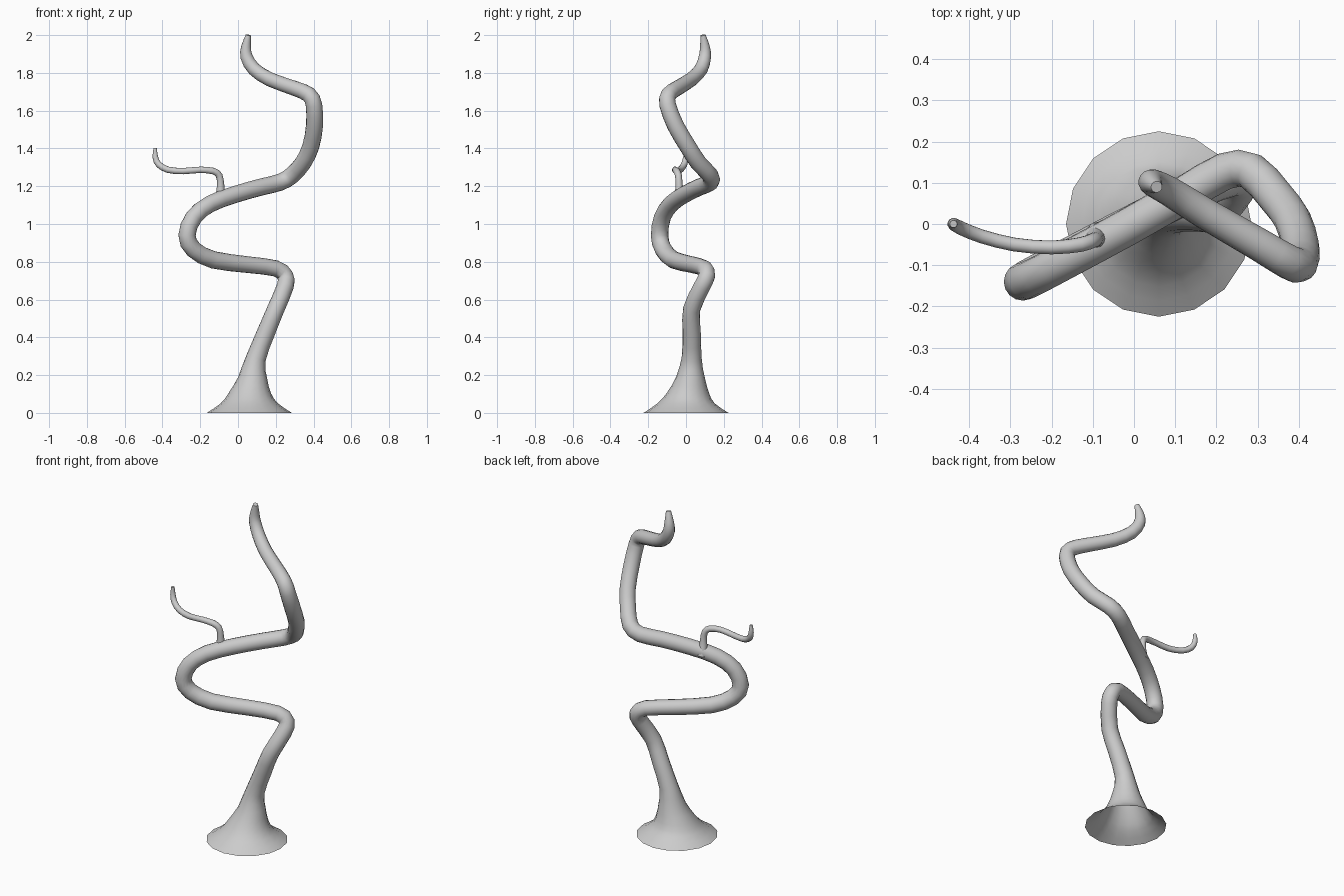
import bpy, bmesh, math
from mathutils import Vector

if "Cube" in bpy.data.objects:
    bpy.data.objects.remove(bpy.data.objects["Cube"])


def catmull(points, steps):
    """Smooth (x, y, z, radius) points into a denser list."""
    pts = [Vector(p) for p in points]
    pts = [2 * pts[0] - pts[1]] + pts + [2 * pts[-1] - pts[-2]]
    out = []
    for a, b, c, d in zip(pts, pts[1:], pts[2:], pts[3:]):
        for k in range(steps):
            t = k / steps
            out.append(0.5 * (2 * b + (c - a) * t + (2 * a - 5 * b + 4 * c - d) * t * t
                              + (3 * b - a - 3 * c + d) * t ** 3))
    out.append(pts[-2])
    return out


def tube(name, points, sides, steps=2, flat_below=0.0):
    """Sweep a tapering ring along a path; open at the start, capped at the tip."""
    path = catmull(points, steps)
    pos = [p.to_3d() for p in path]
    bm = bmesh.new()
    side = Vector((1, 0, 0))
    prev = None
    for i, p in enumerate(pos):
        tangent = (pos[min(i + 1, len(pos) - 1)] - pos[max(i - 1, 0)]).normalized()
        if p.z < flat_below:
            tangent = Vector((0, 0, 1))
        side = (side - tangent * side.dot(tangent)).normalized()
        other = tangent.cross(side)
        ring = []
        for k in range(sides):
            a = 2 * math.pi * k / sides
            ring.append(bm.verts.new(p + path[i].w * (math.cos(a) * side + math.sin(a) * other)))
        if prev:
            for k in range(sides):
                n = (k + 1) % sides
                bm.faces.new((prev[k], prev[n], ring[n], ring[k]))
        prev = ring
    bm.faces.new(prev)
    mesh = bpy.data.meshes.new(name)
    bm.to_mesh(mesh)
    bm.free()
    obj = bpy.data.objects.new(name, mesh)
    bpy.context.collection.objects.link(obj)
    bpy.ops.object.select_all(action='DESELECT')
    obj.select_set(True)
    bpy.context.view_layer.objects.active = obj
    bpy.ops.object.shade_smooth_by_angle(angle=math.radians(50))
    return obj


# Winding trunk with a flared root
trunk = [
    (.06, 0, 0, .225), (.06, 0, .05, .152), (.062, .01, .105, .112), (.077, .023, .19, .076),
    (.095, .03, .29, .053), (.15, .03, .43, .048), (.2, .03, .55, .046), (.25, .085, .67, .045),
    (.25, .11, .725, .044), (.2, .098, .765, .043), (.05, .03, .785, .044),
    (-.13, -.065, .81, .046), (-.235, -.12, .865, .046), (-.27, -.14, .94, .046),
    (-.235, -.125, 1.035, .045), (-.15, -.08, 1.105, .045), (-.02, -.01, 1.155, .045),
    (.12, .07, 1.195, .045), (.22, .128, 1.22, .045), (.285, .128, 1.257, .045),
    (.345, .065, 1.325, .045), (.385, .01, 1.41, .045), (.405, -.055, 1.52, .045),
    (.402, -.097, 1.63, .044), (.375, -.092, 1.685, .042), (.3, -.048, 1.718, .04),
    (.17, .027, 1.765, .038), (.085, .08, 1.82, .036), (.045, .1, 1.885, .033),
    (.043, .1, 1.94, .026), (.055, .09, 2.0, .014),
]
tube("trunk", trunk, 16, flat_below=.2)

# Thin side branch
branch = [
    (-.085, -.03, 1.12, .036), (-.092, -.034, 1.16, .025), (-.092, -.037, 1.21, .019),
    (-.1, -.04, 1.257, .018), (-.13, -.05, 1.28, .018), (-.2, -.057, 1.287, .017),
    (-.29, -.05, 1.28, .017), (-.37, -.03, 1.287, .017), (-.42, -.01, 1.315, .017),
    (-.438, 0, 1.355, .015), (-.438, 0, 1.402, .009),
]
tube("side_branch", branch, 12)
